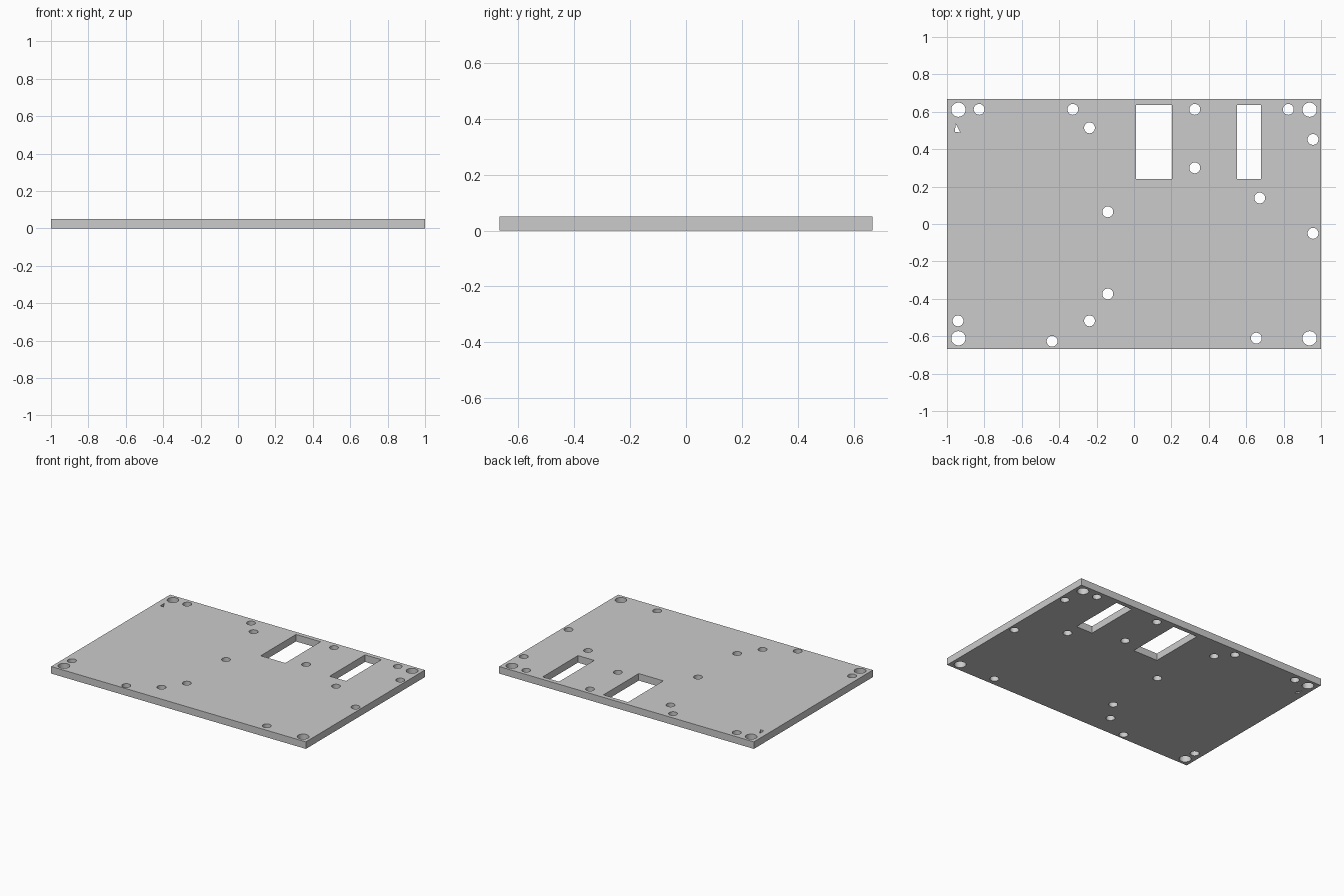
import bpy, bmesh
from math import cos, sin, pi, radians

if "Cube" in bpy.data.objects:
    bpy.data.objects.remove(bpy.data.objects["Cube"])

THICK = 0.05


def rect(x0, x1, y0, y1):
    return [(x0, y0), (x1, y0), (x1, y1), (x0, y1)]


def circle(x, y, r, n=32):
    return [(x + r * cos(2 * pi * i / n), y + r * sin(2 * pi * i / n)) for i in range(n)]


# Plate outline
loops = [rect(-1, 1, -0.667, 0.667)]

# Two rectangular windows and the small triangular notch
loops.append(rect(0.01, 0.203, 0.24, 0.636))
loops.append(rect(0.552, 0.68, 0.24, 0.636))
loops.append([(-0.954, 0.537), (-0.928, 0.489), (-0.957, 0.493)])

# Corner mounting holes
loops += [circle(sx * 0.939, sy * 0.611, 0.038) for sx in (-1, 1) for sy in (-1, 1)]

# Smaller screw holes
screws = [(-0.828, 0.613), (-0.327, 0.613), (-0.238, 0.514), (0.325, 0.613),
          (0.325, 0.30), (0.825, 0.613), (0.957, 0.452), (0.672, 0.139),
          (0.957, -0.05), (-0.14, 0.065), (-0.14, -0.374), (-0.238, -0.518),
          (-0.438, -0.627), (0.654, -0.61), (-0.941, -0.518)]
loops += [circle(x, y, 0.029) for x, y in screws]

# Fill the outline around the holes, then extrude to thickness
bm = bmesh.new()
for pts in loops:
    vs = [bm.verts.new((x, y, 0)) for x, y in pts]
    for i, v in enumerate(vs):
        bm.edges.new((v, vs[i - 1]))
bmesh.ops.triangle_fill(bm, use_beauty=True, use_dissolve=False,
                        edges=bm.edges[:], normal=(0, 0, 1))
res = bmesh.ops.extrude_face_region(bm, geom=bm.faces[:], use_keep_orig=True)
top = [g for g in res["geom"] if isinstance(g, bmesh.types.BMVert)]
bmesh.ops.translate(bm, verts=top, vec=(0, 0, THICK))
bmesh.ops.recalc_face_normals(bm, faces=bm.faces[:])

mesh = bpy.data.meshes.new("mounting_plate")
bm.to_mesh(mesh)
bm.free()
plate = bpy.data.objects.new("mounting_plate", mesh)
bpy.context.collection.objects.link(plate)
bpy.context.view_layer.objects.active = plate
plate.select_set(True)
bpy.ops.object.shade_smooth_by_angle(angle=radians(30))
